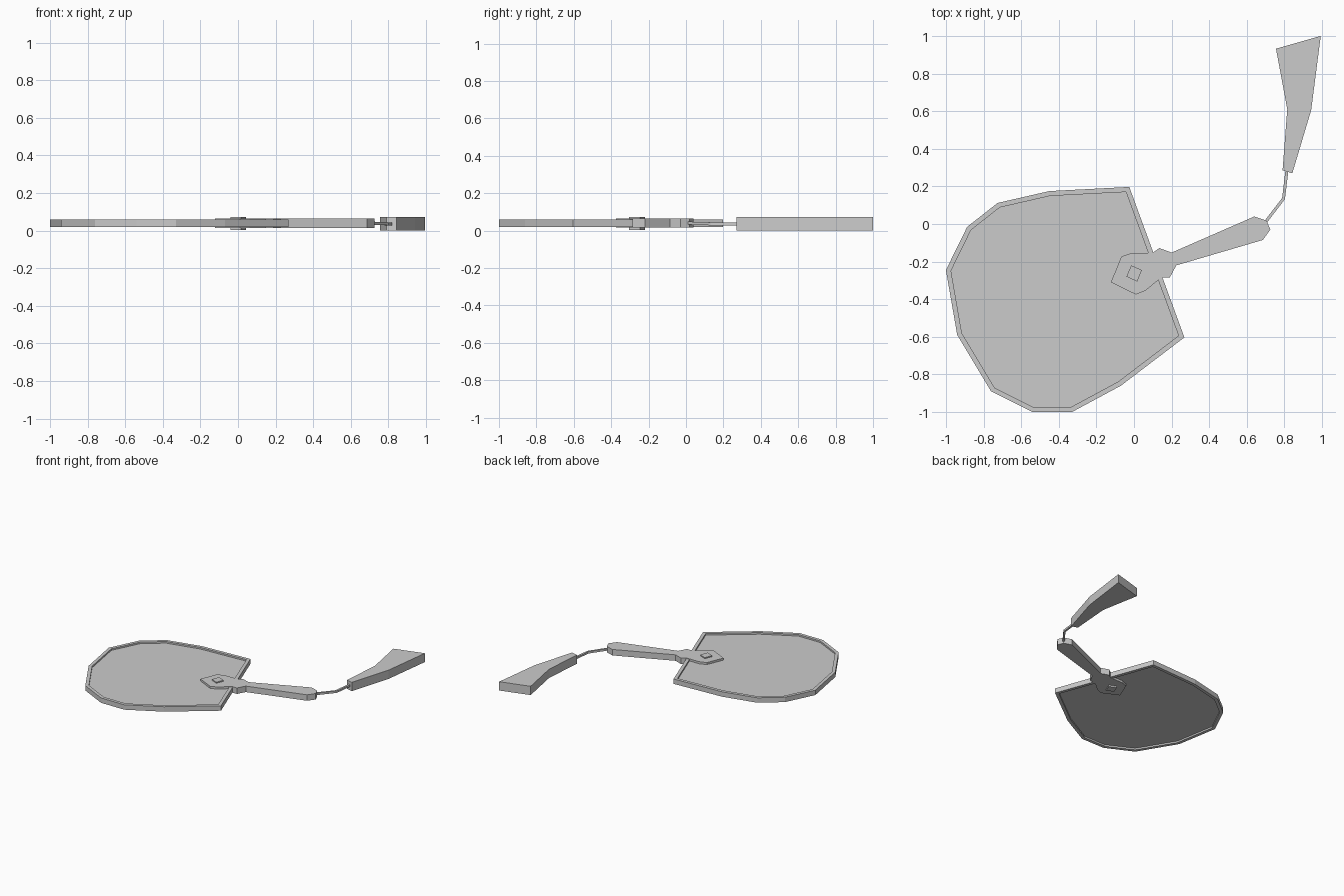
import bpy
import bmesh
from mathutils import Vector

cube = bpy.data.objects.get("Cube")
if cube:
    bpy.data.objects.remove(cube, do_unlink=True)

GREY = (0.6, 0.6, 0.6, 1.0)
grey = bpy.data.materials.new("plain grey")
grey.use_nodes = True
grey.diffuse_color = GREY
grey.node_tree.nodes["Principled BSDF"].inputs["Base Color"].default_value = GREY


def finish(name, bm):
    """Turn a bmesh into a flat shaded grey object."""
    mesh = bpy.data.meshes.new(name)
    bm.to_mesh(mesh)
    bm.free()
    mesh.materials.append(grey)
    obj = bpy.data.objects.new(name, mesh)
    bpy.context.collection.objects.link(obj)
    return obj


def prism(outline, bottom, top):
    """Extrude a plan outline upward between two heights."""
    bm = bmesh.new()
    base = bm.faces.new([bm.verts.new((x, y, bottom)) for x, y in outline])
    grown = bmesh.ops.extrude_face_region(bm, geom=[base])
    raised = [v for v in grown["geom"] if isinstance(v, bmesh.types.BMVert)]
    bmesh.ops.translate(bm, verts=raised, vec=(0, 0, top - bottom))
    bmesh.ops.recalc_face_normals(bm, faces=bm.faces)
    bm.normal_update()
    return bm


# Fan leaf: raised rim around a panel recessed on both sides
leaf = prism([(-0.025, 0.197), (-0.45, 0.175), (-0.725, 0.112), (-0.887, -0.015),
              (-1, -0.245), (-0.94, -0.59), (-0.76, -0.89), (-0.54, -1),
              (-0.33, -1), (-0.07, -0.86), (0.268, -0.603)], 0.02, 0.06)
for cap in [f for f in leaf.faces if abs(f.normal.z) > 0.9]:
    bmesh.ops.inset_region(leaf, faces=[cap], thickness=0.026, use_even_offset=True)
    inward = -cap.normal.copy()
    walls = bmesh.ops.extrude_face_region(leaf, geom=[cap])["geom"]
    sunk = [v for v in walls if isinstance(v, bmesh.types.BMVert)]
    bmesh.ops.translate(leaf, verts=sunk, vec=inward * 0.013)
    if cap.is_valid:
        bmesh.ops.delete(leaf, geom=[cap], context='FACES_ONLY')
bmesh.ops.recalc_face_normals(leaf, faces=leaf.faces)
finish("fan_leaf", leaf)

# Handle with its pointed head gripping the leaf
finish("handle", prism([(-0.123, -0.31), (-0.067, -0.173), (-0.01, -0.153),
                        (0.1, -0.153), (0.135, -0.128), (0.2, -0.152),
                        (0.64, 0.04), (0.705, 0.018), (0.725, -0.03),
                        (0.685, -0.085), (0.225, -0.22), (0.19, -0.285),
                        (0.145, -0.285), (0.06, -0.355), (0.01, -0.375)],
                       0.015, 0.064))

# Square pin through the head
finish("pin", prism([(-0.015, -0.22), (0.042, -0.245), (0.017, -0.306),
                     (-0.04, -0.28)], 0.003, 0.073))

# Thin square cord, tilted along the path
path = [Vector(p) for p in ((0.695, 0.005, 0.04), (0.795, 0.135, 0.036), (0.815, 0.3, 0.036))]
cord = bmesh.new()
rings = []
for i, point in enumerate(path):
    along = (path[min(i + 1, 2)] - path[max(i - 1, 0)]).normalized()
    side = along.cross(Vector((0, 0, 1))) * 0.008
    up = Vector((0, 0, 0.008))
    rings.append([cord.verts.new(point + o) for o in (side + up, up - side, -side - up, side - up)])
for a, b in zip(rings, rings[1:]):
    for k in range(4):
        n = (k + 1) % 4
        cord.faces.new((a[k], a[n], b[n], b[k]))
cord.faces.new(rings[0])
cord.faces.new(rings[-1])
bmesh.ops.recalc_face_normals(cord, faces=cord.faces)
finish("cord", cord)

# Flared tassel
finish("tassel", prism([(0.79, 0.285), (0.842, 0.27), (0.942, 0.605), (0.993, 1),
                        (0.755, 0.932), (0.815, 0.61)], 0, 0.072))
